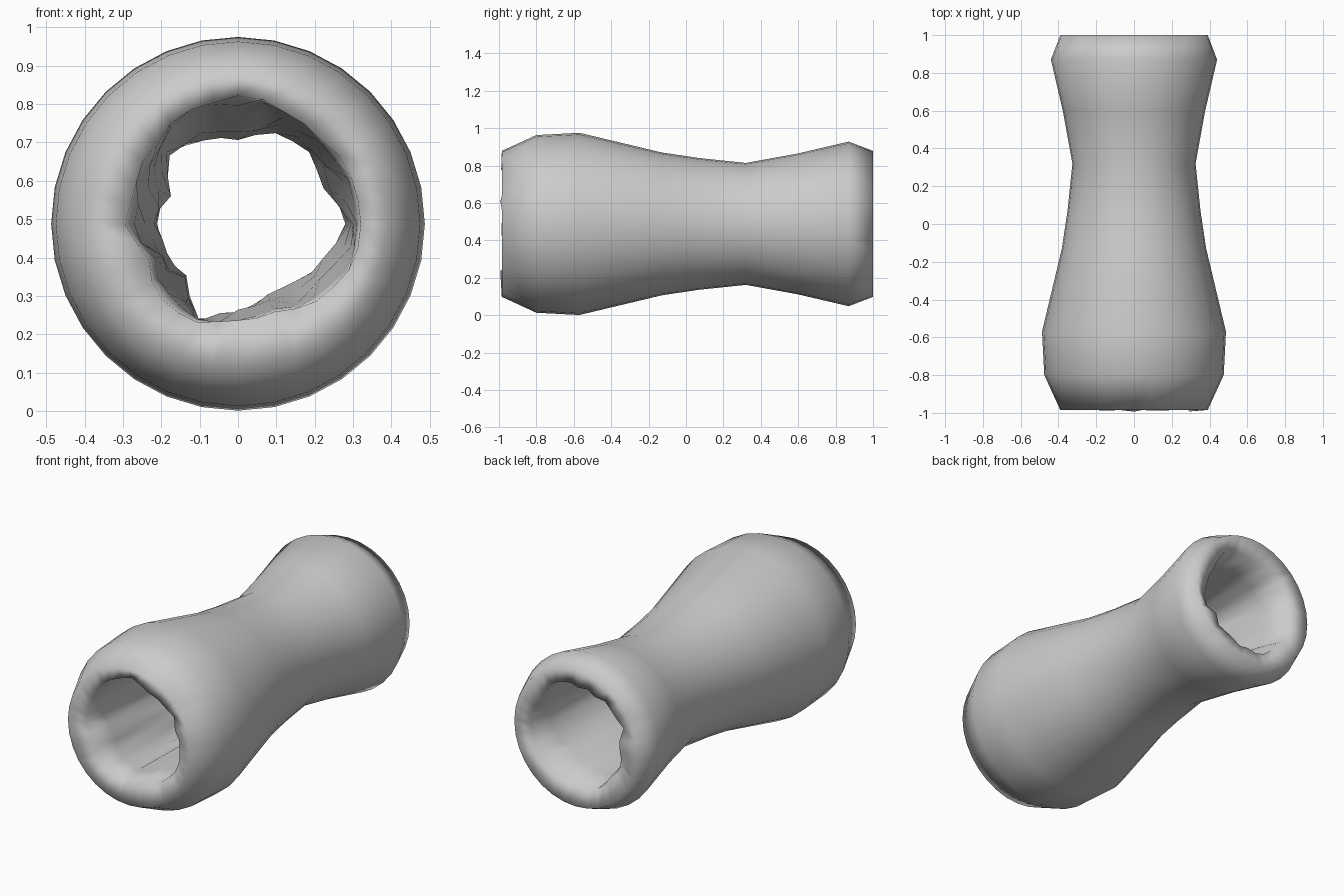
import bpy, bmesh, math, random

if "Cube" in bpy.data.objects:
    bpy.data.objects.remove(bpy.data.objects["Cube"])

random.seed(4)
SIDES = 32
CZ = 0.488

# outer wall: (y, radius)
OUTER = [(1.0, 0.39), (0.87, 0.44), (0.6, 0.377), (0.32, 0.326), (0.07, 0.352),
         (-0.13, 0.382), (-0.57, 0.487), (-0.8, 0.475), (-0.985, 0.39)]

# ragged radii every 22.5 degrees, starting at +x and turning towards +z
FRONT_RIM = [.325, .32, .31, .32, .33, .32, .30, .29, .29, .25, .28, .28, .25, .25, .29, .31]
NARROW = [.285, .24, .265, .26, .22, .24, .25, .195, .21, .20, .185, .265, .225, .20, .21, .24]
BACK_RIM = [.31, .29, .30, .31, .29, .28, .30, .29, .27, .28, .27, .29, .28, .29, .30, .31]

# cavity rings: (y, rim radii, share of narrow radii, jitter)
CAVITY = [(-0.975, FRONT_RIM, 0.0, 0.006), (-0.82, FRONT_RIM, 0.15, 0.012),
          (-0.5, FRONT_RIM, 0.45, 0.015), (-0.15, FRONT_RIM, 0.8, 0.012),
          (0.2, FRONT_RIM, 1.0, 0.006), (0.5, BACK_RIM, 0.9, 0.008),
          (0.8, BACK_RIM, 0.4, 0.012), (0.975, BACK_RIM, 0.0, 0.006)]


def sample(table, i):
    a, b = table[i // 2], table[(i // 2 + 1) % 16]
    return a if i % 2 == 0 else (a + b) / 2


def ring(bm, points):
    """points: one (y, radius) per side"""
    out = []
    for i, (y, r) in enumerate(points):
        a = 2 * math.pi * i / SIDES
        out.append(bm.verts.new((r * math.cos(a), y, CZ + r * math.sin(a))))
    return out


bm = bmesh.new()
rings = [ring(bm, [(y, r)] * SIDES) for y, r in OUTER]

# irregular hollow inside
for y, rim, share, jit in CAVITY:
    pts = []
    for i in range(SIDES):
        r = sample(rim, i) * (1 - share) + sample(NARROW, i) * share
        dy = random.uniform(-0.02, 0.02)
        pts.append((max(-1.0, min(1.0, y + dy)), r + random.uniform(-jit, jit)))
    rings.append(ring(bm, pts))

# join every ring to the next, closing the loop at the back rim
for k, a in enumerate(rings):
    b = rings[(k + 1) % len(rings)]
    for i in range(SIDES):
        j = (i + 1) % SIDES
        bm.faces.new((a[i], a[j], b[j], b[i]))
bmesh.ops.recalc_face_normals(bm, faces=bm.faces[:])
for f in bm.faces:
    f.smooth = True

mesh = bpy.data.meshes.new("hollow_bone")
bm.to_mesh(mesh)
bm.free()
obj = bpy.data.objects.new("hollow_bone", mesh)
bpy.context.collection.objects.link(obj)
